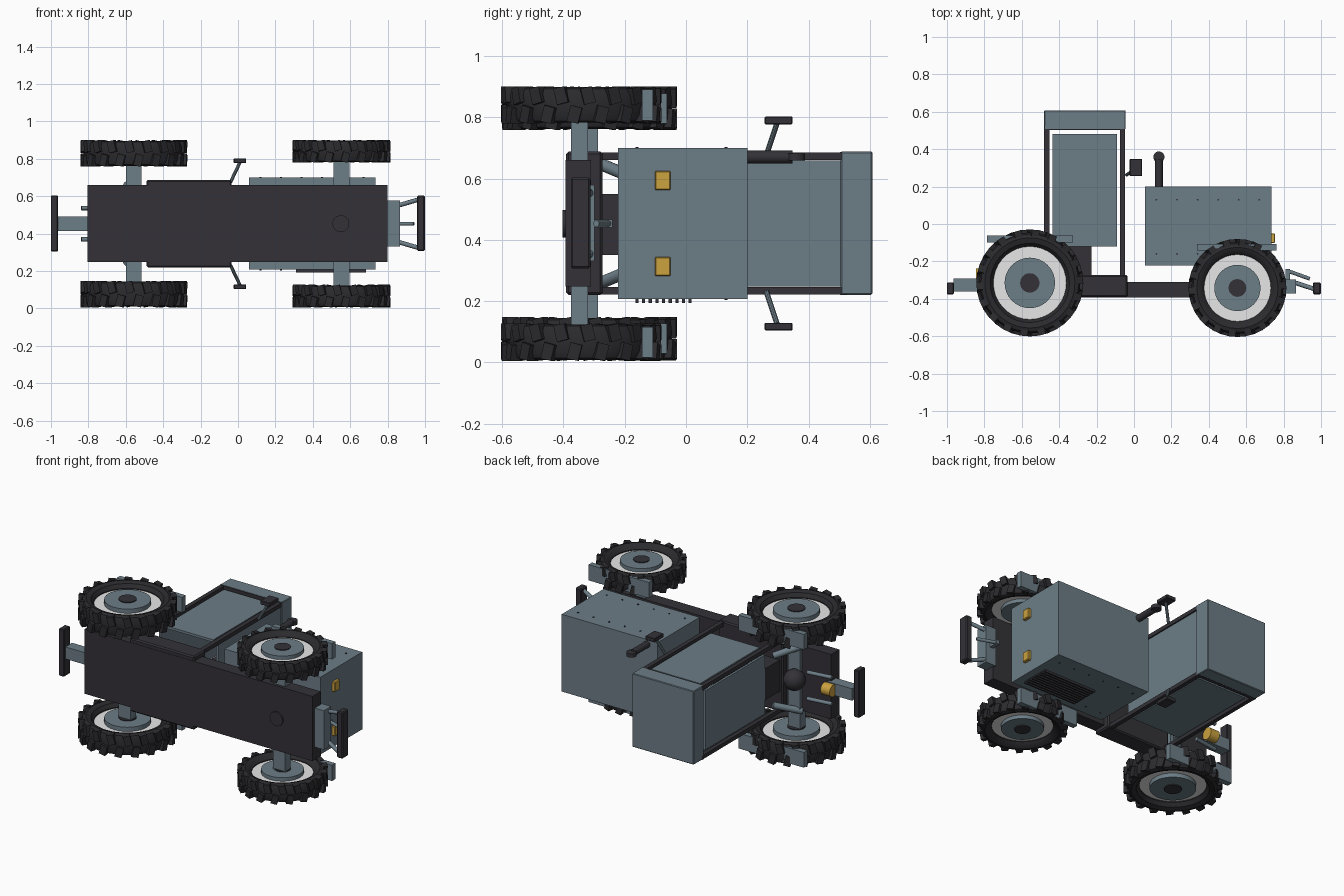
import bpy, bmesh, math
from mathutils import Vector, Matrix

if "Cube" in bpy.data.objects:
    bpy.data.objects.remove(bpy.data.objects["Cube"])

MID = 0.453  # mirror plane across the width (z)


def mat(name, col):
    m = bpy.data.materials.new(name)
    m.diffuse_color = (*col, 1)
    m.use_nodes = True
    m.node_tree.nodes["Principled BSDF"].inputs["Base Color"].default_value = m.diffuse_color
    return m


BLUE = mat("slate_blue", (0.15, 0.205, 0.24))
DARK = mat("dark_grey", (0.033, 0.031, 0.038))
TYRE = mat("tyre_black", (0.024, 0.023, 0.027))
AMBER = mat("amber", (0.60, 0.36, 0.05))
WHITE = mat("white", (0.92, 0.92, 0.92))


def finish(bm, name, m, smooth=False):
    bmesh.ops.recalc_face_normals(bm, faces=bm.faces)
    me = bpy.data.meshes.new(name)
    bm.to_mesh(me)
    bm.free()
    me.materials.append(m)
    ob = bpy.data.objects.new(name, me)
    bpy.context.collection.objects.link(ob)
    if smooth:
        bpy.ops.object.select_all(action='DESELECT')
        ob.select_set(True)
        bpy.context.view_layer.objects.active = ob
        bpy.ops.object.shade_smooth_by_angle(angle=math.radians(35))
    return ob


def box(name, x, y, z, m, bevel=0.0):
    bm = bmesh.new()
    size = Vector((x[1] - x[0], y[1] - y[0], z[1] - z[0]))
    mid = Vector((x[0] + x[1], y[0] + y[1], z[0] + z[1])) / 2
    bmesh.ops.create_cube(bm, size=1, matrix=Matrix.Translation(mid) @ Matrix.Diagonal((*size, 1)))
    ob = finish(bm, name, m)
    if bevel:
        b = ob.modifiers.new("bevel", 'BEVEL')
        b.width, b.segments = bevel, 1
    return ob


def pair_box(name, x, y, z, m, bevel=0.0):
    box(name + "_a", x, y, z, m, bevel)
    box(name + "_b", x, y, (2 * MID - z[1], 2 * MID - z[0]), m, bevel)


def rod(name, a, b, r, m, seg=16):
    a, b = Vector(a), Vector(b)
    d = b - a
    bm = bmesh.new()
    bmesh.ops.create_cone(bm, cap_ends=True, segments=seg, radius1=r, radius2=r, depth=d.length,
                          matrix=Matrix.Translation((a + b) / 2) @ d.to_track_quat('Z', 'Y').to_matrix().to_4x4())
    return finish(bm, name, m, True)


def pair_rod(name, a, b, r, m, seg=16):
    rod(name + "_a", a, b, r, m, seg)
    rod(name + "_b", (a[0], a[1], 2 * MID - a[2]), (b[0], b[1], 2 * MID - b[2]), r, m, seg)


def wheel(name, cx, cy, cz, R, h):
    s = R / 0.286
    # tyre carcass turned around the axle, with alternating lugs
    bm = bmesh.new()
    half = [(0.195 * s, 0.5 * h), (0.212 * s, 0.82 * h), (R - 0.045, 0.95 * h),
            (R - 0.025, 0.85 * h), (R - 0.016, 0.5 * h)]
    prof = half + [(r, -z) for r, z in reversed(half)]
    vs = [bm.verts.new((r, 0, z)) for r, z in prof]
    es = [bm.edges.new((vs[i], vs[(i + 1) % len(vs)])) for i in range(len(vs))]
    bmesh.ops.spin(bm, geom=vs + es, axis=(0, 0, 1), cent=(0, 0, 0), angle=math.tau, steps=36)
    bmesh.ops.remove_doubles(bm, verts=bm.verts, dist=0.0005)
    n = 18
    for i in range(n):
        for side in (1, -1):
            a = math.tau * (i + (0.25 if side > 0 else -0.25)) / n
            bmesh.ops.create_cube(bm, size=1, matrix=Matrix.Rotation(a, 4, 'Z')
                                  @ Matrix.Translation((R - 0.018, 0, side * h * 0.52))
                                  @ Matrix.Rotation(side * 0.25, 4, 'X')
                                  @ Matrix.Diagonal((0.034, 0.042 * s, h * 0.9, 1)))
    for v in bm.verts:
        v.co.z = max(-h, min(h, v.co.z))
    bmesh.ops.translate(bm, verts=bm.verts, vec=(cx, cy, cz))
    finish(bm, name + "_tyre", TYRE, True)
    # rim disc, hub and cap
    for part, r, t, m, seg in (("rim_disc", 0.2, 0.42 * h, WHITE, 36), ("hub", 0.135, 0.8 * h, BLUE, 32),
                               ("cap", 0.052, 0.88 * h, DARK, 20)):
        rod(name + "_" + part, (cx, cy, cz - t), (cx, cy, cz + t), r * s, m, seg)


# wheels
for tag, z in (("upper", 0.829), ("lower", 0.077)):
    wheel("rear_wheel_" + tag, -0.557, -0.315, z, 0.286, 0.071)
for tag, z in (("upper", 0.84), ("lower", 0.066)):
    wheel("front_wheel_" + tag, 0.553, -0.342, z, 0.262, 0.061)

# chassis, step platform, axles and gearbox
box("chassis", (-0.805, 0.8), (-0.393, -0.31), (0.248, 0.66), DARK)
box("step_platform", (-0.49, -0.035), (-0.391, -0.272), (0.22, 0.688), DARK, 0.008)
box("rear_axle", (-0.6, -0.515), (-0.345, -0.288), (0.1, 0.806), BLUE)
box("front_axle", (0.51, 0.595), (-0.375, -0.32), (0.1, 0.806), BLUE)
box("gearbox", (-0.47, -0.228), (-0.28, -0.12), (0.35, 0.55), DARK)
rod("drain_plate", (0.55, -0.403, MID), (0.55, -0.38, MID), 0.045, DARK, 24)
bm = bmesh.new()
bmesh.ops.create_uvsphere(bm, u_segments=20, v_segments=12, radius=0.065,
                          matrix=Matrix.Translation((-0.575, -0.27, MID)))
finish(bm, "differential", DARK, True)
pair_rod("rear_strut", (-0.48, -0.19, 0.61), (-0.6, -0.31, 0.66), 0.02, BLUE)

# fenders
pair_box("rear_fender", (-0.787, -0.325), (-0.098, -0.062), (0.78, 0.877), BLUE)
pair_box("front_fender", (0.337, 0.762), (-0.143, -0.108), (0.79, 0.89), BLUE)

# hood with louvres, rivets and lamps
box("hood", (0.06, 0.735), (-0.222, 0.2), (0.207, 0.699), BLUE)
for i in range(9):
    y = -0.16 + i * 0.0217
    box(f"louvre_{i}", (0.31, 0.685), (y - 0.005, y + 0.005), (0.193, 0.21), DARK)
for i in range(6):
    for j, y in enumerate((-0.16, 0.13)):
        x = 0.12 + i * 0.11
        pair_rod(f"rivet_{i}_{j}", (x, y, 0.69), (x, y, 0.703), 0.005, DARK, 8)
pair_box("headlamp", (0.73, 0.754), (-0.102, -0.05), (0.562, 0.625), AMBER, 0.004)

# exhaust
rod("exhaust_stack", (0.133, 0.19, 0.67), (0.133, 0.347, 0.67), 0.021, DARK)
rod("exhaust_cap", (0.133, 0.358, 0.658), (0.133, 0.358, 0.682), 0.03, DARK, 20)

# cab: roof, posts and panels
box("cab_roof", (-0.48, -0.045), (0.505, 0.608), (0.22, 0.688), BLUE, 0.004)
pair_box("front_post", (-0.075, -0.047), (-0.275, 0.51), (0.66, 0.685), DARK)
pair_box("rear_post", (-0.48, -0.453), (-0.28, 0.51), (0.66, 0.685), DARK)
pair_box("roof_rail", (-0.48, -0.047), (0.503, 0.525), (0.66, 0.687), DARK)
pair_box("side_panel", (-0.435, -0.09), (-0.12, 0.48), (0.662, 0.678), BLUE)
box("front_panel", (-0.07, -0.054), (-0.12, 0.506), (0.247, 0.659), BLUE)
box("rear_panel", (-0.472, -0.458), (-0.12, 0.48), (0.265, 0.641), BLUE)

# mirrors
pair_box("mirror", (-0.023, 0.044), (0.257, 0.348), (0.777, 0.802), DARK, 0.003)
pair_rod("mirror_arm", (-0.04, 0.262, 0.675), (0.01, 0.297, 0.78), 0.009, BLUE, 10)

# front linkage and bumper
box("front_mount", (0.79, 0.865), (-0.372, -0.298), (0.33, 0.578), BLUE)
box("front_bumper", (0.957, 0.999), (-0.376, -0.312), (0.307, 0.603), DARK, 0.006)
rod("front_top_link", (0.82, -0.25, MID), (0.94, -0.293, MID), 0.01, BLUE)
box("top_link_bracket", (0.81, 0.835), (-0.3, -0.24), (0.44, 0.466), BLUE)
pair_rod("front_lower_link", (0.855, -0.312, 0.55), (0.965, -0.348, 0.582), 0.012, BLUE)

# rear hitch
box("hitch_plate", (-1.0, -0.963), (-0.376, -0.312), (0.305, 0.605), DARK, 0.004)
box("hitch_arm", (-0.965, -0.79), (-0.36, -0.292), (0.415, 0.491), BLUE)
rod("power_coupling", (-0.845, -0.275, MID), (-0.78, -0.275, MID), 0.038, AMBER, 20)
pair_rod("lift_arm", (-0.68, -0.25, 0.537), (-0.838, -0.272, 0.537), 0.012, BLUE)
